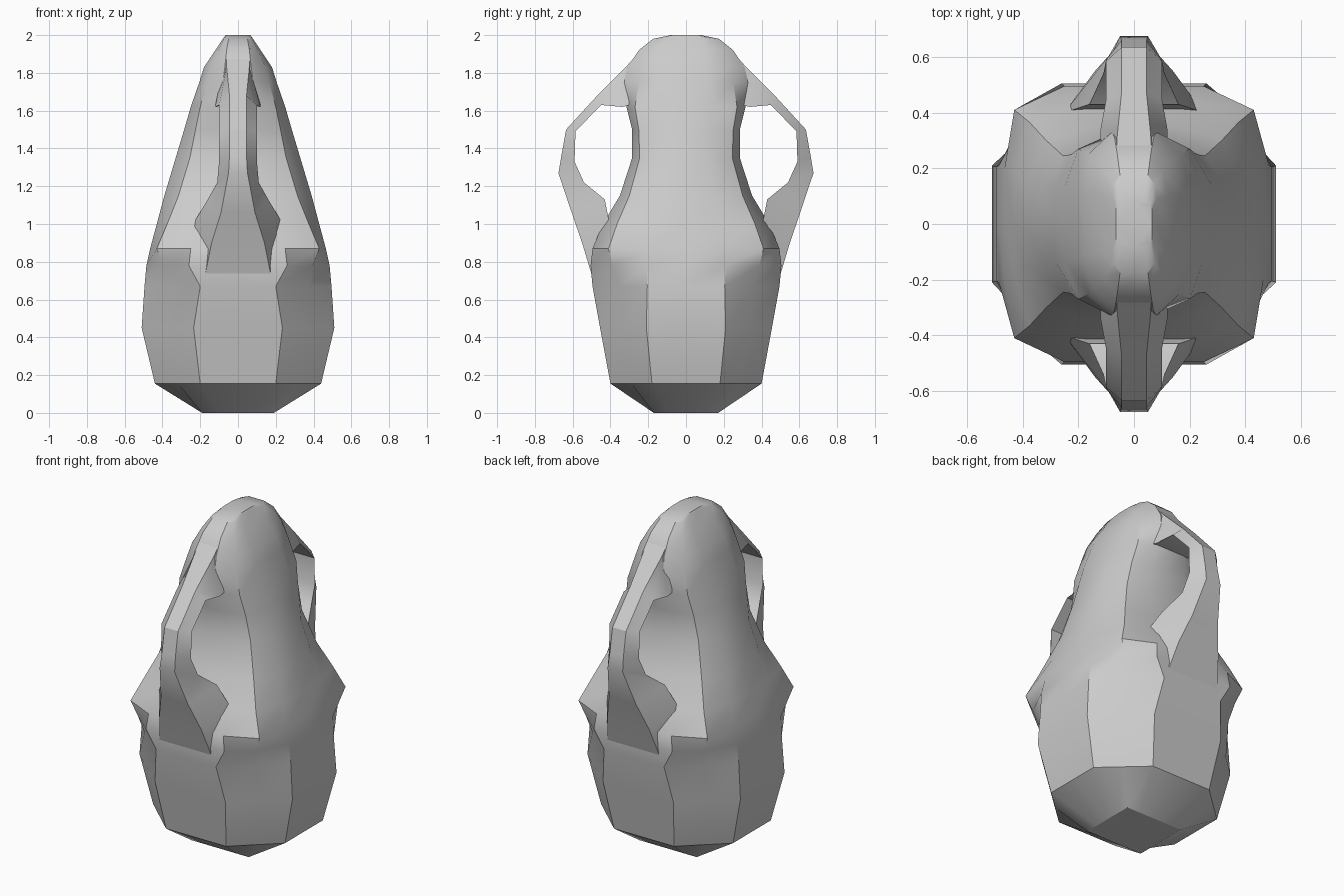
import bpy, bmesh

stone = bpy.data.materials.new("stone grey")
stone.diffuse_color = (0.6, 0.6, 0.6, 1)


def loft(name, rings):
    """Skin closed rings into one capped mesh."""
    bm = bmesh.new()
    rows = [[bm.verts.new(p) for p in ring] for ring in rings]
    n = len(rows[0])
    for lo, hi in zip(rows, rows[1:]):
        for i in range(n):
            j = (i + 1) % n
            bm.faces.new((lo[i], lo[j], hi[j], hi[i]))
    bm.faces.new(rows[0][::-1])
    bm.faces.new(rows[-1])
    bmesh.ops.recalc_face_normals(bm, faces=bm.faces)
    me = bpy.data.meshes.new(name)
    bm.to_mesh(me)
    bm.free()
    me.materials.append(stone)
    ob = bpy.data.objects.new(name, me)
    bpy.context.collection.objects.link(ob)
    bpy.ops.object.select_all(action='DESELECT')
    bpy.context.view_layer.objects.active = ob
    ob.select_set(True)
    bpy.ops.object.shade_smooth_by_angle(angle=0.52)
    return ob


def body_ring(z, X, a, bx, by, c, Y):
    """Sixteen points: flat sides, corner and flat front in each quarter."""
    q = [(X, 0), (X, a), (bx, by), (c, Y)]
    half = q + [(0, Y)] + [(-x, y) for x, y in reversed(q[1:])]
    pts = half + [(-x, -y) for x, y in half]
    return [(x, y, z) for x, y in pts]


# Body: z, side x, side edge y, corner x, corner y, front edge x, front y
body = [
    (0.00, .19, .09, .19, .17, .10, .17),
    (0.155, .44, .18, .32, .29, .20, .40),
    (0.45, .51, .21, .375, .335, .235, .455),
    (0.67, .495, .205, .375, .355, .20, .495),
    (0.78, .485, .21, .395, .39, .26, .505),
    (0.87, .465, .20, .43, .41, .25, .495),
    (1.00, .43, .18, .375, .365, .18, .44),
    (1.15, .39, .15, .315, .30, .15, .35),
    (1.35, .33, .13, .255, .245, .12, .285),
    (1.50, .285, .13, .225, .25, .11, .285),
    (1.62, .25, .13, .20, .27, .10, .315),
    (1.75, .205, .12, .165, .25, .08, .33),
    (1.83, .18, .11, .145, .23, .07, .31),
    (1.92, .12, .10, .105, .19, .06, .25),
    (1.98, .08, .09, .075, .14, .05, .175),
    (2.00, .065, .05, .06, .07, .04, .08),
]
loft("body", [body_ring(*r) for r in body])

# Handle: outer y, z, half width, then inner y, z, half width
handle = [
    (.49, .70, .18, .36, .78, .20),
    (.55, .90, .14, .40, .98, .25),
    (.605, 1.06, .09, .43, 1.13, .16),
    (.675, 1.27, .05, .54, 1.22, .11),
    (.66, 1.36, .045, .59, 1.33, .10),
    (.635, 1.50, .045, .585, 1.49, .10),
    (.47, 1.68, .045, .45, 1.63, .10),
    (.32, 1.83, .06, .34, 1.62, .12),
    (.23, 1.93, .065, .20, 1.65, .12),
]
for name, s in (("front_handle", -1), ("back_handle", 1)):
    loft(name, [[(-w, s * y, z), (w, s * y, z), (v, s * iy, iz), (-v, s * iy, iz)]
                for y, z, w, iy, iz, v in handle])
